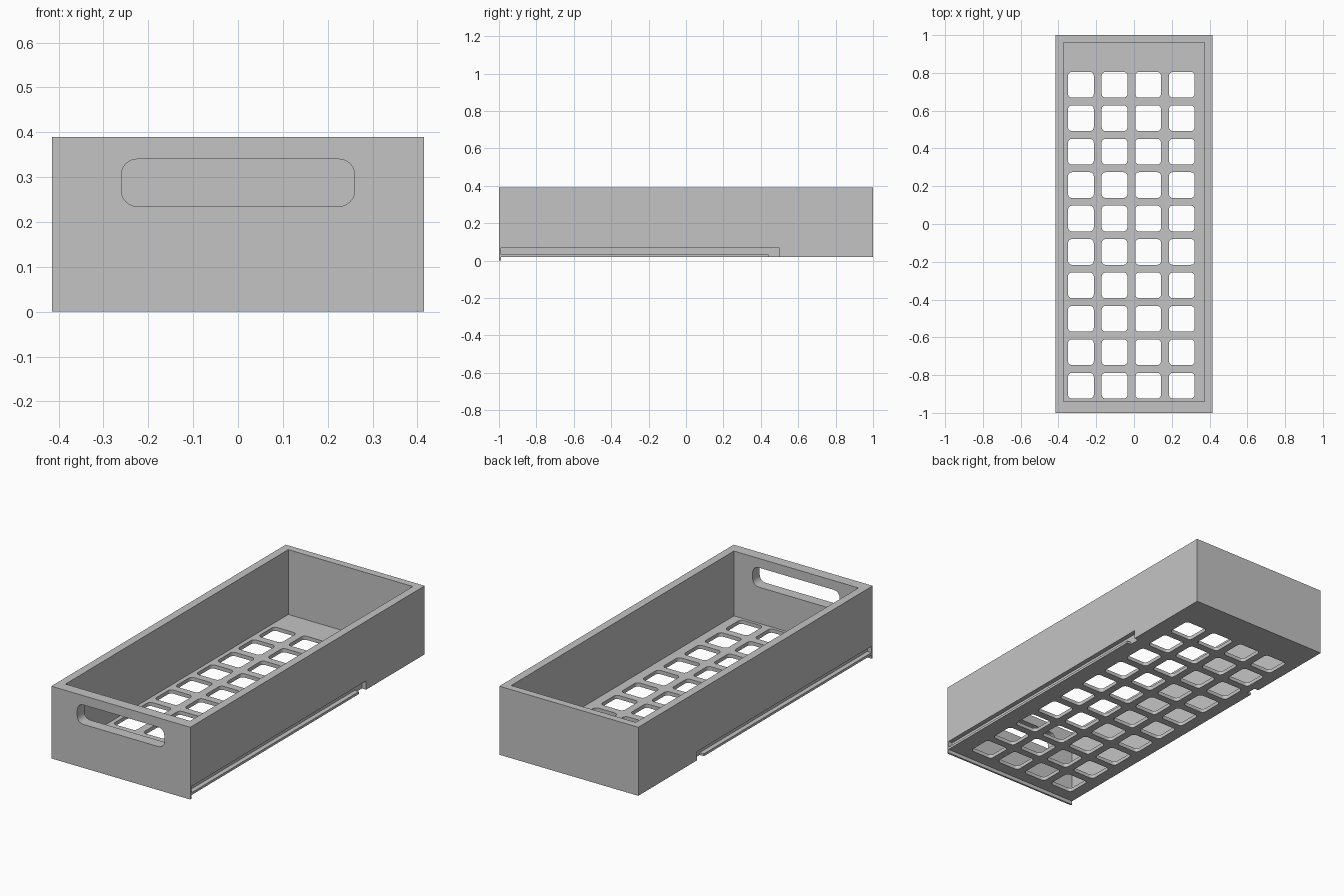
import bpy
import bmesh
import math
from mathutils import Vector

default_cube = bpy.data.objects.get("Cube")
if default_cube:
    bpy.data.objects.remove(default_cube, do_unlink=True)

# Single plain grey
grey = bpy.data.materials.new("plain_grey")
grey.use_nodes = True
color = (0.55, 0.55, 0.55, 1.0)
grey.diffuse_color = color
grey.node_tree.nodes["Principled BSDF"].inputs["Base Color"].default_value = color


def add_box(bm, low, high, round_axis=None, radius=0.0):
    """Add a box between two corners, rounding the edges along one axis."""
    low, high = Vector(low), Vector(high)
    verts = bmesh.ops.create_cube(bm, size=1)["verts"]
    for v in verts:
        v.co = [low[i] + (v.co[i] + 0.5) * (high[i] - low[i]) for i in range(3)]
    if round_axis is not None:
        edges = {e for v in verts for e in v.link_edges}
        along = [e for e in edges
                 if abs((e.verts[0].co - e.verts[1].co).normalized()[round_axis]) > 0.9]
        bmesh.ops.bevel(bm, geom=along, offset=radius, segments=6,
                        profile=0.5, affect='EDGES')


def make_object(name, boxes):
    bm = bmesh.new()
    for box in boxes:
        add_box(bm, *box)
    bmesh.ops.recalc_face_normals(bm, faces=bm.faces)
    mesh = bpy.data.meshes.new(name)
    bm.to_mesh(mesh)
    bm.free()
    mesh.materials.append(grey)
    obj = bpy.data.objects.new(name, mesh)
    bpy.context.collection.objects.link(obj)
    return obj


def cut(target, name, boxes):
    """Subtract the boxes from the target and discard the cutter."""
    cutter = make_object(name, boxes)
    cutter.hide_render = True
    mod = target.modifiers.new(name, 'BOOLEAN')
    mod.operation = 'DIFFERENCE'
    mod.solver = 'EXACT'
    mod.object = cutter
    bpy.context.view_layer.objects.active = target
    bpy.ops.object.modifier_apply(modifier=mod.name)
    bpy.data.objects.remove(cutter, do_unlink=True)


HALF_X, TOP, BASE, FLOOR = 0.415, 0.39, 0.02, 0.04

# Tray block
tray = make_object("tray", [((-HALF_X, -1, 0), (HALF_X, 1, TOP))])

# Raised underside that leaves a thin lip under the front wall
cut(tray, "underside_cutter", [((-1, -0.99, -0.5), (1, 1.5, BASE))])

# Open storage cavity
cut(tray, "cavity_cutter", [((-0.372, -0.94, FLOOR), (0.372, 0.96, 1))])

# Grid of rounded holes through the floor
half = 0.068
holes = []
for col in range(4):
    for row in range(10):
        x, y = -0.281 + 0.178 * col, 0.737 - 0.177 * row
        holes.append(((x - half, y - half, -0.1), (x + half, y + half, 0.15), 2, 0.02))
cut(tray, "floor_hole_cutter", holes)

# Rounded handle slot in the front wall
cut(tray, "handle_cutter", [((-0.26, -1.2, 0.235), (0.26, -0.8, 0.34), 1, 0.035)])

# Runner groove above a thin rail on each side, open below at its back end
depth = 0.025
for side in (-1, 1):
    inner, outer = sorted((side * (HALF_X - depth), side * 0.6))
    cut(tray, "groove_cutter", [((inner, -0.99, 0.033), (outer, 0.5, 0.067))])
    cut(tray, "groove_entry_cutter", [((inner, 0.44, -0.1), (outer, 0.5, 0.05))])

# Smooth the rounded corners while keeping the flat edges crisp
bpy.ops.object.select_all(action='DESELECT')
tray.select_set(True)
bpy.context.view_layer.objects.active = tray
bpy.ops.object.shade_smooth_by_angle(angle=math.radians(30))
